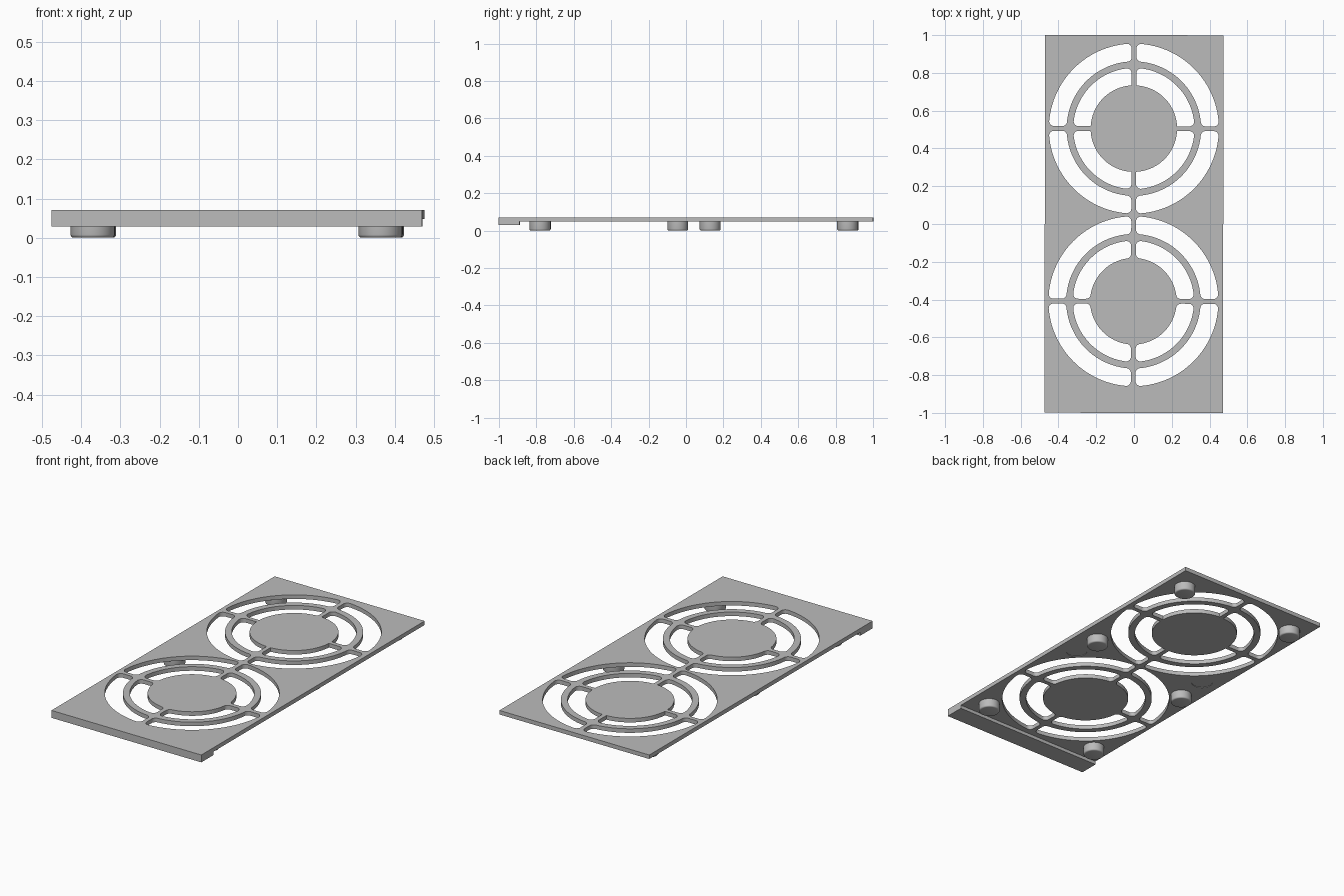
import bpy, bmesh
from math import sin, cos, pi, sqrt, atan2, radians
from mathutils import Matrix

if "Cube" in bpy.data.objects:
    bpy.data.objects.remove(bpy.data.objects["Cube"])

grey = bpy.data.materials.new("plain grey")
grey.use_nodes = True
colour = (0.5, 0.5, 0.5, 1)
grey.diffuse_color = colour
grey.node_tree.nodes["Principled BSDF"].inputs["Base Color"].default_value = colour

TOP, UNDER, LIP = 0.071, 0.048, 0.029
HALF_W = 0.4725
TILT = Matrix.Rotation(radians(-0.15), 4, "Z")   # the part sits very slightly askew


def make_object(name, bm):
    bmesh.ops.recalc_face_normals(bm, faces=bm.faces)
    mesh = bpy.data.meshes.new(name)
    bm.to_mesh(mesh)
    bm.free()
    obj = bpy.data.objects.new(name, mesh)
    mesh.materials.append(grey)
    bpy.context.collection.objects.link(obj)
    obj.matrix_world = TILT
    return obj


def arc(cx, cy, r, a0, a1, n):
    if r == 0:
        return [(cx, cy)]
    return [(cx + r * cos(a0 + (a1 - a0) * i / n),
             cy + r * sin(a0 + (a1 - a0) * i / n)) for i in range(n + 1)]


def slot(r_in, r_out, bar, f_in, f_out):
    """Quarter ring slot with filleted corners, in the first quadrant."""
    b, a = bar + f_out, bar + f_in
    u = sqrt((r_out - f_out) ** 2 - b * b)
    v = sqrt((r_in + f_in) ** 2 - a * a)
    t, p = atan2(b, u), atan2(a, v)
    pts = arc(u, b, f_out, -pi / 2, t, 7)
    pts += arc(0, 0, r_out, t, pi / 2 - t, 28)[1:-1]
    pts += arc(b, u, f_out, pi / 2 - t, pi, 7)
    pts += arc(a, v, f_in, pi, pi * 1.5 - p, 7)
    pts += arc(0, 0, r_in, pi / 2 - p, p, 28)[1:-1]
    pts += arc(v, a, f_in, pi + p, pi * 1.5, 7)
    return pts


def cylinder(name, x, y, z0, z1, r, chamfer=0):
    bm = bmesh.new()
    bmesh.ops.create_cone(bm, cap_ends=True, segments=48, radius1=r, radius2=r,
                          depth=z1 - z0,
                          matrix=Matrix.Translation((x, y, (z0 + z1) / 2)))
    if chamfer:
        rim = [e for e in bm.edges if all(v.co.z < z0 + 1e-4 for v in e.verts)]
        bmesh.ops.bevel(bm, geom=rim, offset=chamfer, segments=3,
                        profile=0.5, affect="EDGES")
    return make_object(name, bm)


# Vent plate: outline and slot loops filled, then extruded
loops = [[(-HALF_W, -1), (HALF_W, -1), (HALF_W, 1), (-HALF_W, 1)]]
for fan_y, disc_fillet in ((0.505, 0), (-0.409, 0.025)):
    for r_in, r_out, f_in in ((0.229, 0.321, disc_fillet), (0.356, 0.450, 0.025)):
        quarter = slot(r_in, r_out, 0.0125, f_in, 0.025)
        for q in range(4):
            c, s = cos(q * pi / 2), sin(q * pi / 2)
            loops.append([(c * x - s * y - 0.002, s * x + c * y + fan_y)
                          for x, y in quarter])
bm = bmesh.new()
for loop in loops:
    vs = [bm.verts.new((x, y, UNDER)) for x, y in loop]
    for i, v in enumerate(vs):
        bm.edges.new((vs[i - 1], v))
bmesh.ops.triangle_fill(bm, use_beauty=True, edges=bm.edges[:], normal=(0, 0, 1))
top = bmesh.ops.extrude_face_region(bm, geom=bm.faces[:])["geom"]
bmesh.ops.translate(bm, vec=(0, 0, TOP - UNDER),
                    verts=[g for g in top if isinstance(g, bmesh.types.BMVert)])
plate = make_object("vent_plate", bm)

# Lip under the front edge
bm = bmesh.new()
bmesh.ops.create_cube(bm, size=1, matrix=Matrix.Translation((0, -0.945, (LIP + UNDER) / 2))
                      @ Matrix.Diagonal((2 * HALF_W, 0.11, UNDER - LIP, 1)))
make_object("front_lip", bm)

# Feet at the corners and middle, with two empty foot recesses
empty = {(1, -0.045), (-1, 0.13)}
for y in (-0.78, -0.045, 0.13, 0.865):
    for side in (-1, 1):
        x = side * 0.367 - 0.002
        if (side, y) in empty:
            cutter = cylinder("recess_cutter", x, y, UNDER - 0.02, UNDER + 0.003, 0.056)
            cutter.hide_render = True
            cutter.display_type = "WIRE"
            cut = plate.modifiers.new("recess", "BOOLEAN")
            cut.operation, cut.solver, cut.object = "DIFFERENCE", "EXACT", cutter
        else:
            foot = cylinder("foot", x, y, 0, UNDER + 0.002, 0.056, 0.008)
            bpy.ops.object.select_all(action="DESELECT")
            foot.select_set(True)
            bpy.context.view_layer.objects.active = foot
            bpy.ops.object.shade_smooth_by_angle(angle=radians(35))
